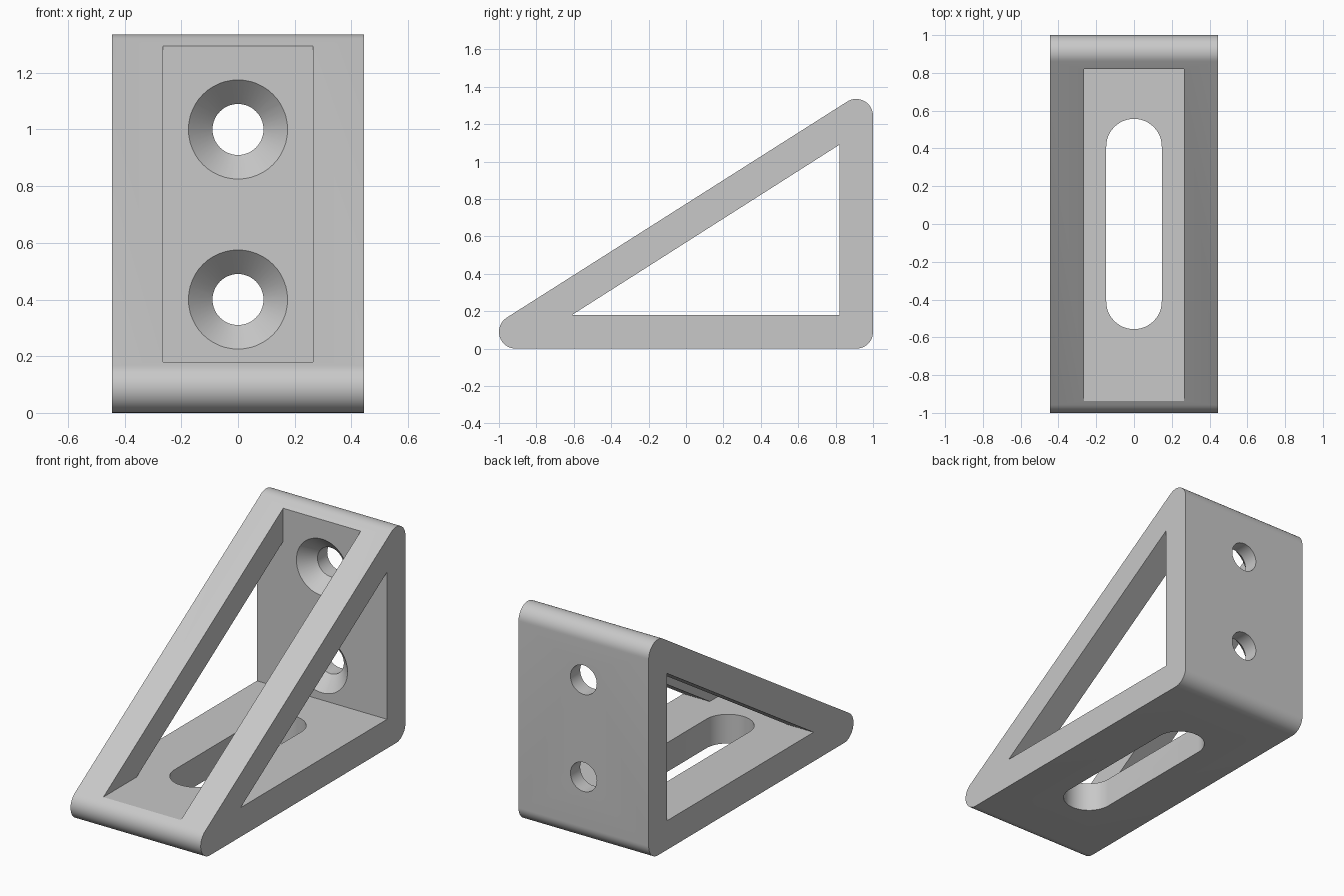
import bpy, bmesh, math

if "Cube" in bpy.data.objects:
    bpy.data.objects.remove(bpy.data.objects["Cube"])

HALF_W = 0.445      # half width of the bracket
WALL = 0.18         # plate thickness
R = 0.09            # rounded corner radius


def loft(name, rings):
    """Closed solid through rings of equal point count, capped at both ends."""
    bm = bmesh.new()
    loops = [[bm.verts.new(p) for p in ring] for ring in rings]
    n = len(loops[0])
    for a, b in zip(loops, loops[1:]):
        for i in range(n):
            bm.faces.new((a[i], a[(i + 1) % n], b[(i + 1) % n], b[i]))
    bm.faces.new(loops[0])
    bm.faces.new(loops[-1])
    bmesh.ops.recalc_face_normals(bm, faces=bm.faces)
    mesh = bpy.data.meshes.new(name)
    bm.to_mesh(mesh)
    bm.free()
    obj = bpy.data.objects.new(name, mesh)
    bpy.context.collection.objects.link(obj)
    return obj


def arc(cx, cy, r, start, end, steps):
    angles = [math.radians(start + (end - start) * i / steps) for i in range(steps + 1)]
    return [(cx + r * math.cos(a), cy + r * math.sin(a)) for a in angles]


def side_prism(name, profile, half):
    """Extrude a (y, z) profile across the width."""
    return loft(name, [[(x, y, z) for y, z in profile] for x in (-half, half)])


def cut(body, cutter):
    mod = body.modifiers.new("cut", 'BOOLEAN')
    mod.operation = 'DIFFERENCE'
    mod.solver = 'EXACT'
    mod.object = cutter
    bpy.context.view_layer.objects.active = body
    bpy.ops.object.modifier_apply(modifier=mod.name)
    bpy.data.objects.remove(cutter)


# Wedge body with three rounded corners
lo, hi, top = -1 + R, 1 - R, 1.335 - R
tilt = 90 + math.degrees(math.atan2(top - R, hi - lo))
outline = (arc(lo, R, R, tilt, 270, 16)
           + arc(hi, R, R, 270, 360, 12)
           + arc(hi, top, R, 0, tilt, 16))
bracket = side_prism("corner_bracket", outline, HALF_W)

# Triangular window through both sides
inner = 1 - WALL
cut(bracket, side_prism("window_cutter",
                        [(-0.61, WALL), (inner, WALL), (inner, 1.09)], 0.6))

# Pocket that leaves two sloping side bars
cut(bracket, side_prism("pocket_cutter",
                        [(-1.2, WALL), (inner, WALL), (inner, 1.6), (-1.2, 1.6)], 0.265))

# Long slot in the base plate
slot = arc(0, 0.41, 0.147, 0, 180, 24) + arc(0, -0.41, 0.147, 180, 360, 24)
cut(bracket, loft("slot_cutter", [[(x, y, z) for x, y in slot] for z in (-0.1, 0.3)]))

# Two countersunk screw holes in the back plate
for height in (0.4, 1.0):
    rings = [[(x, y, z) for x, z in arc(0, height, r, 0, 352.5, 47)]
             for y, r in ((0.80, 0.195), (0.905, 0.09), (1.1, 0.09))]
    cut(bracket, loft("screw_hole_cutter", rings))

# Plain grey finish
grey = bpy.data.materials.new("light_grey")
grey.diffuse_color = (0.58, 0.58, 0.58, 1)
grey.use_nodes = True
grey.node_tree.nodes["Principled BSDF"].inputs["Base Color"].default_value = grey.diffuse_color
bracket.data.materials.clear()
bracket.data.materials.append(grey)

# Smooth rounded surfaces, crisp edges
bpy.ops.object.select_all(action='DESELECT')
bracket.select_set(True)
bpy.context.view_layer.objects.active = bracket
bpy.ops.object.shade_smooth_by_angle(angle=math.radians(25))
